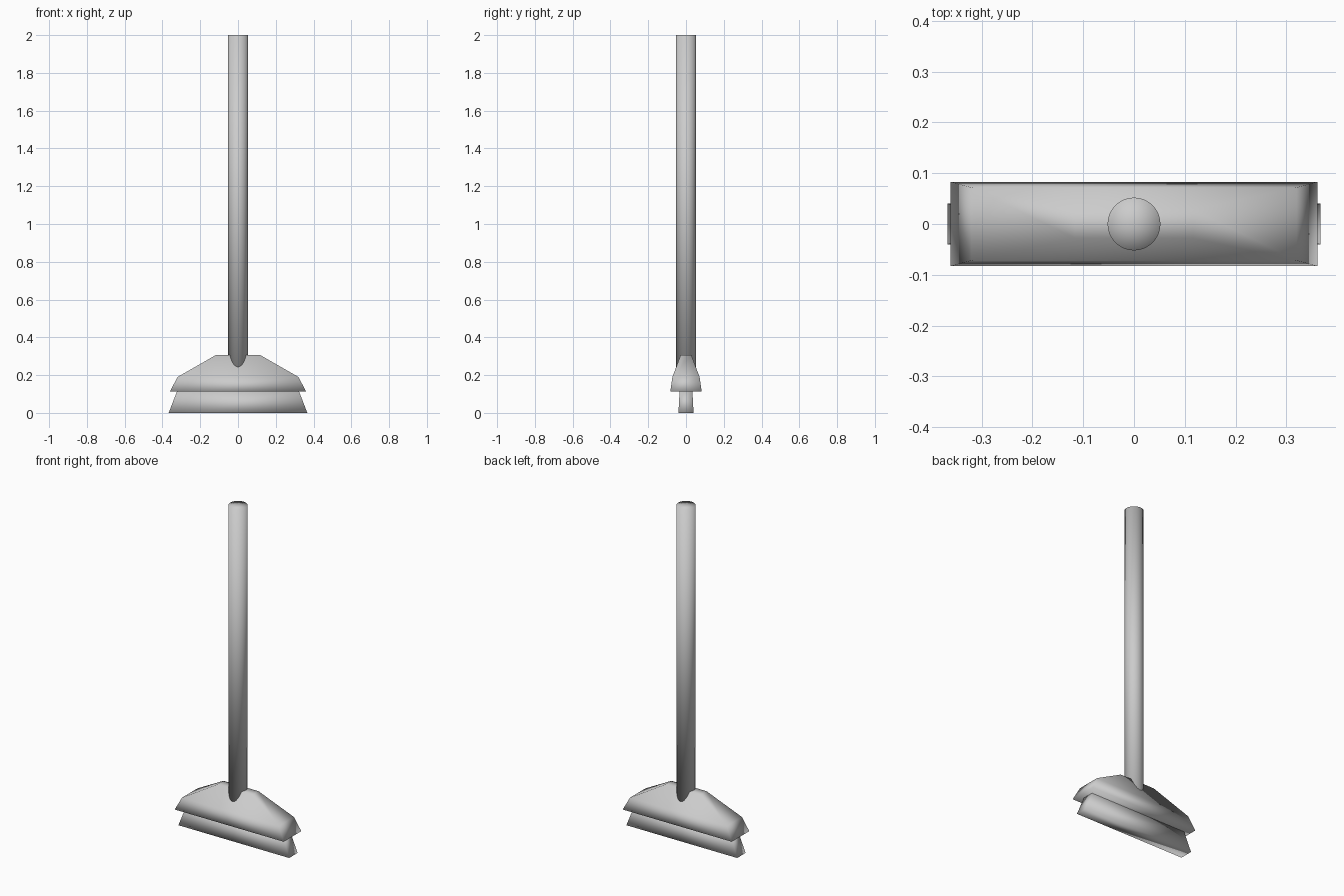
import bpy, bmesh

if "Cube" in bpy.data.objects:
    bpy.data.objects.remove(bpy.data.objects["Cube"])


def finish(name, bm):
    bmesh.ops.recalc_face_normals(bm, faces=bm.faces)
    for f in bm.faces:
        f.smooth = True
    mesh = bpy.data.meshes.new(name)
    bm.to_mesh(mesh)
    bm.free()
    obj = bpy.data.objects.new(name, mesh)
    bpy.context.collection.objects.link(obj)
    return obj


def loft(name, sections):
    """Skin stacked rectangles given as (z, half width, half depth)."""
    bm = bmesh.new()
    rings = [[bm.verts.new((sx * hx, sy * hy, z))
              for sx, sy in ((-1, -1), (1, -1), (1, 1), (-1, 1))]
             for z, hx, hy in sections]
    for low, high in zip(rings, rings[1:]):
        for i in range(4):
            j = (i + 1) % 4
            bm.faces.new((low[i], low[j], high[j], high[i]))
    bm.faces.new(rings[0][::-1])
    bm.faces.new(rings[-1])
    return finish(name, bm)


# Sloped broom head
loft("broom_head", [(0.112, 0.361, 0.083), (0.19, 0.32, 0.072), (0.307, 0.116, 0.028)])

# Flared bristle block
loft("bristles", [(0.0, 0.367, 0.04), (0.114, 0.323, 0.034)])

# Long round handle, sunk into the head
bm = bmesh.new()
bmesh.ops.create_cone(bm, cap_ends=True, cap_tris=True, segments=32,
                      radius1=0.052, radius2=0.052, depth=1.84)
bmesh.ops.translate(bm, verts=bm.verts, vec=(0, 0, 1.08))
finish("handle", bm)
